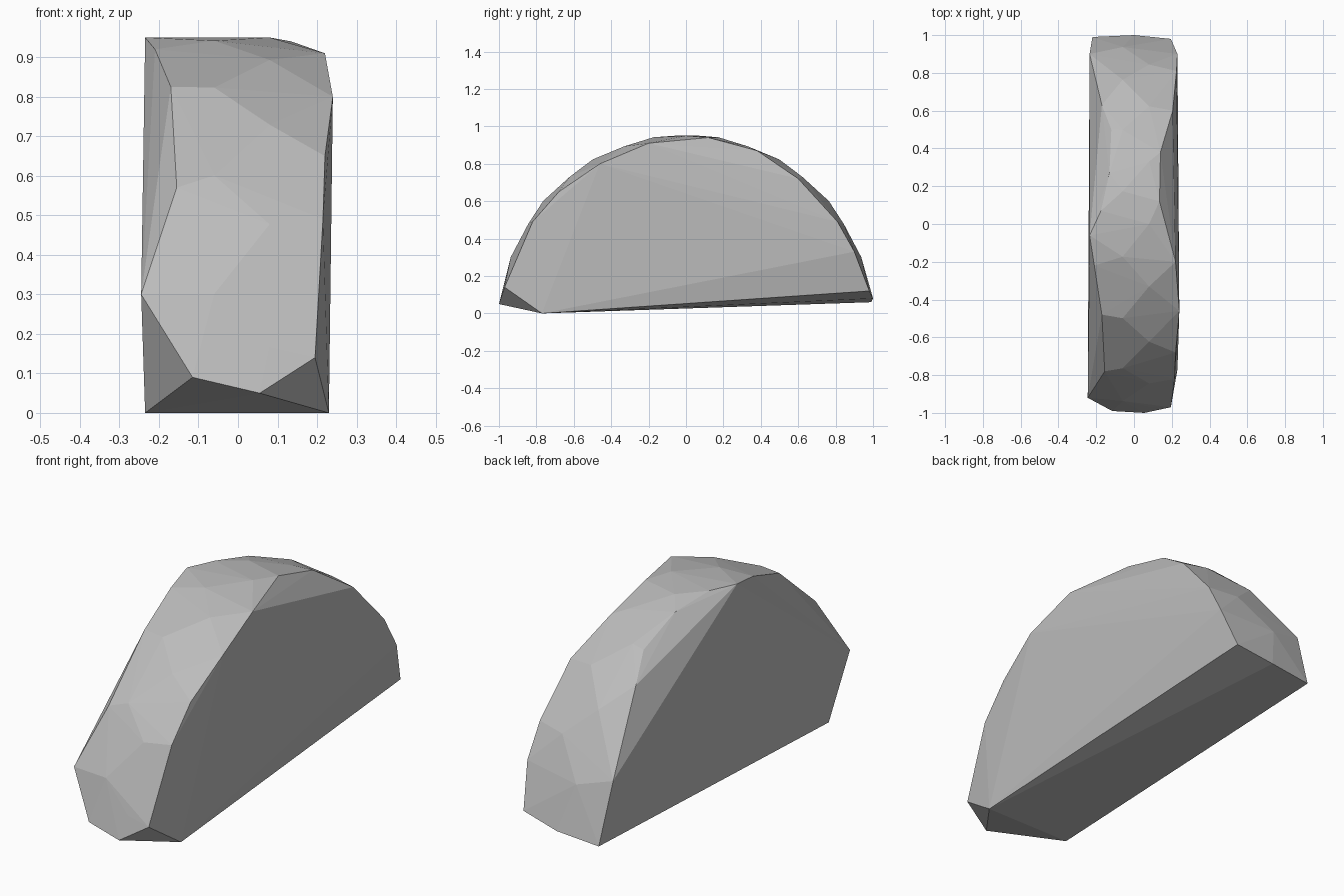
import bpy
import bmesh
from math import cos, sin, radians

default_cube = bpy.data.objects.get("Cube")
if default_cube:
    bpy.data.objects.remove(default_cube, do_unlink=True)


def make_material(name, colour):
    material = bpy.data.materials.new(name)
    material.use_nodes = True
    material.diffuse_color = colour
    material.node_tree.nodes["Principled BSDF"].inputs["Base Color"].default_value = colour
    return material


def crown_row(x, first_angle, last_angle, count, radius=0.997, centre_height=-0.04):
    """Points along the rounded crown, running from the front to the back."""
    step = (last_angle - first_angle) / (count - 1)
    angles = [radians(first_angle + step * index) for index in range(count)]
    return [(x, -radius * cos(a), centre_height + radius * sin(a)) for a in angles]


def make_hull(name, points, material):
    """Wrap a faceted convex skin around the points."""
    mesh = bpy.data.meshes.new(name)
    bm = bmesh.new()
    for point in points:
        bm.verts.new(point)
    result = bmesh.ops.convex_hull(bm, input=bm.verts[:])
    unused = {item for item in result["geom_interior"] + result["geom_unused"]
              if isinstance(item, bmesh.types.BMVert)}
    bmesh.ops.delete(bm, geom=list(unused), context="VERTS")
    bmesh.ops.recalc_face_normals(bm, faces=bm.faces[:])
    for face in bm.faces:
        face.smooth = False
    bm.to_mesh(mesh)
    bm.free()
    mesh.materials.append(material)
    stone = bpy.data.objects.new(name, mesh)
    bpy.context.scene.collection.objects.link(stone)
    return stone


# Chipped rim on the left side, front to back
left_rim = [
    (0.195, -0.97, 0.14), (0.215, -0.82, 0.49), (0.22, -0.68, 0.65),
    (0.24, -0.46, 0.8), (0.22, -0.2, 0.91), (0.135, 0.12, 0.94),
    (0.14, 0.38, 0.87), (0.205, 0.6, 0.72), (0.225, 0.81, 0.49),
    (0.23, 0.9, 0.33), (0.195, 0.98, 0.12),
]

# Chipped rim on the right side, front to back
right_rim = [
    (-0.245, -0.92, 0.3), (-0.155, -0.78, 0.57), (-0.17, -0.48, 0.825),
    (-0.21, -0.22, 0.92), (-0.235, -0.06, 0.95), (-0.175, 0.07, 0.95),
    (-0.13, 0.27, 0.91), (-0.12, 0.5, 0.81), (-0.17, 0.63, 0.7),
    (-0.235, 0.9, 0.35), (-0.22, 0.99, 0.06),
]

# Flat base edge, lower front corners and the middle of the back edge
base_corners = [(-0.235, -0.77, 0), (0.23, -0.77, 0)]
end_points = [(-0.115, -0.99, 0.09), (0.055, -1, 0.05), (0, 1, 0.08)]

# Faceted crown between the two rims
crown = crown_row(-0.06, 20, 160, 8) + crown_row(0.08, 12, 168, 9, 0.99)

stone_grey = make_material("stone grey", (0.5, 0.5, 0.5, 1))
make_hull("half_round_stone", left_rim + right_rim + base_corners + end_points + crown, stone_grey)
